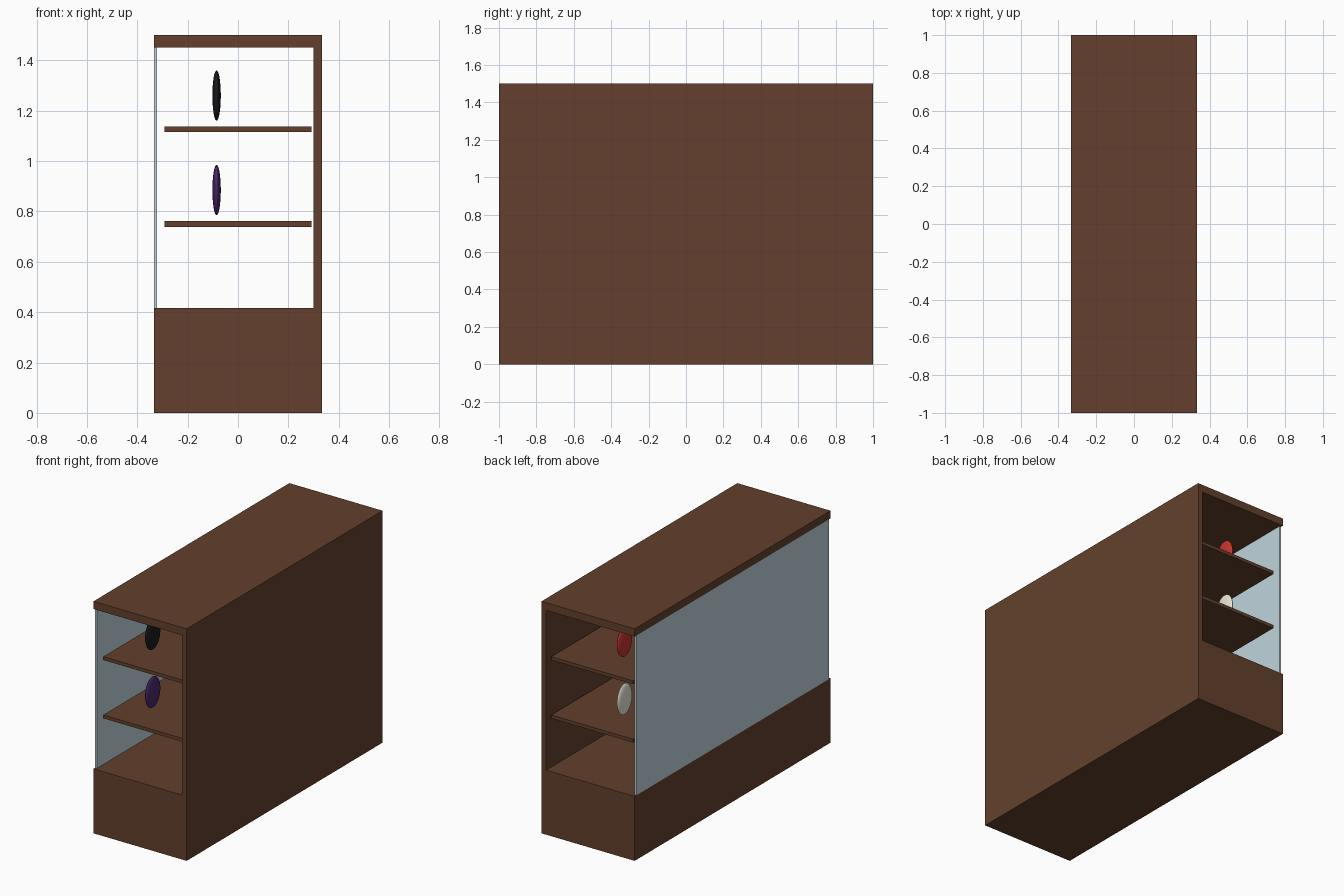
import bpy, math

if "Cube" in bpy.data.objects:
    bpy.data.objects.remove(bpy.data.objects["Cube"])


def material(name, r, g, b):
    m = bpy.data.materials.new(name)
    m.diffuse_color = (r, g, b, 1)
    m.use_nodes = True
    m.node_tree.nodes["Principled BSDF"].inputs["Base Color"].default_value = m.diffuse_color
    return m


def box(name, x0, x1, y, z0, z1, mat):
    """Box spanning -y..y along the length of the cabinet."""
    bpy.ops.mesh.primitive_cube_add(size=1, location=((x0 + x1) / 2, 0, (z0 + z1) / 2))
    o = bpy.context.object
    o.name = name
    o.scale = (x1 - x0, 2 * y, z1 - z0)
    bpy.ops.object.transform_apply(location=False, rotation=False, scale=True)
    o.data.materials.append(mat)
    return o


def disc(name, y, z, mat):
    """Flattened upright oval ornament."""
    bpy.ops.mesh.primitive_uv_sphere_add(segments=32, ring_count=16, radius=1,
                                         location=(-0.085, y, z))
    o = bpy.context.object
    o.name = name
    o.scale = (0.0167, 0.075, 0.1)
    bpy.ops.object.transform_apply(location=False, rotation=False, scale=True)
    bpy.ops.object.shade_smooth()
    o.data.materials.append(mat)


wood = material("wood", 0.125, 0.051, 0.026)
glass = material("glass", 0.53, 0.66, 0.72)

# Cabinet body
box("base", -0.333, 0.333, 1, 0, 0.417, wood)
box("back_panel", 0.3, 0.333, 1, 0.417, 1.45, wood)
box("top", -0.333, 0.333, 1, 1.45, 1.5, wood)
box("glass_front", -0.333, -0.321, 0.983, 0.417, 1.45, glass)

# Shelves
for i, z in enumerate((0.75, 1.127)):
    box(f"shelf_{i + 1}", -0.292, 0.292, 0.96, z - 0.011, z + 0.011, wood)

# Ornaments, four to a shelf, from -y to +y
colours = {
    "black": (0.01, 0.011, 0.013), "blue": (0.03, 0.1, 0.45),
    "gold": (0.7, 0.45, 0.08), "red": (0.55, 0.035, 0.025),
    "purple": (0.07, 0.02, 0.15), "green": (0.04, 0.3, 0.09),
    "orange": (0.75, 0.22, 0.03), "white": (0.8, 0.78, 0.68),
}
rows = ((0.885, ("purple", "green", "orange", "white")),
        (1.26, ("black", "blue", "gold", "red")))
for z, names in rows:
    for i, n in enumerate(names):
        disc(f"{n}_ornament", -0.75 + 0.5 * i, z, material(n, *colours[n]))
